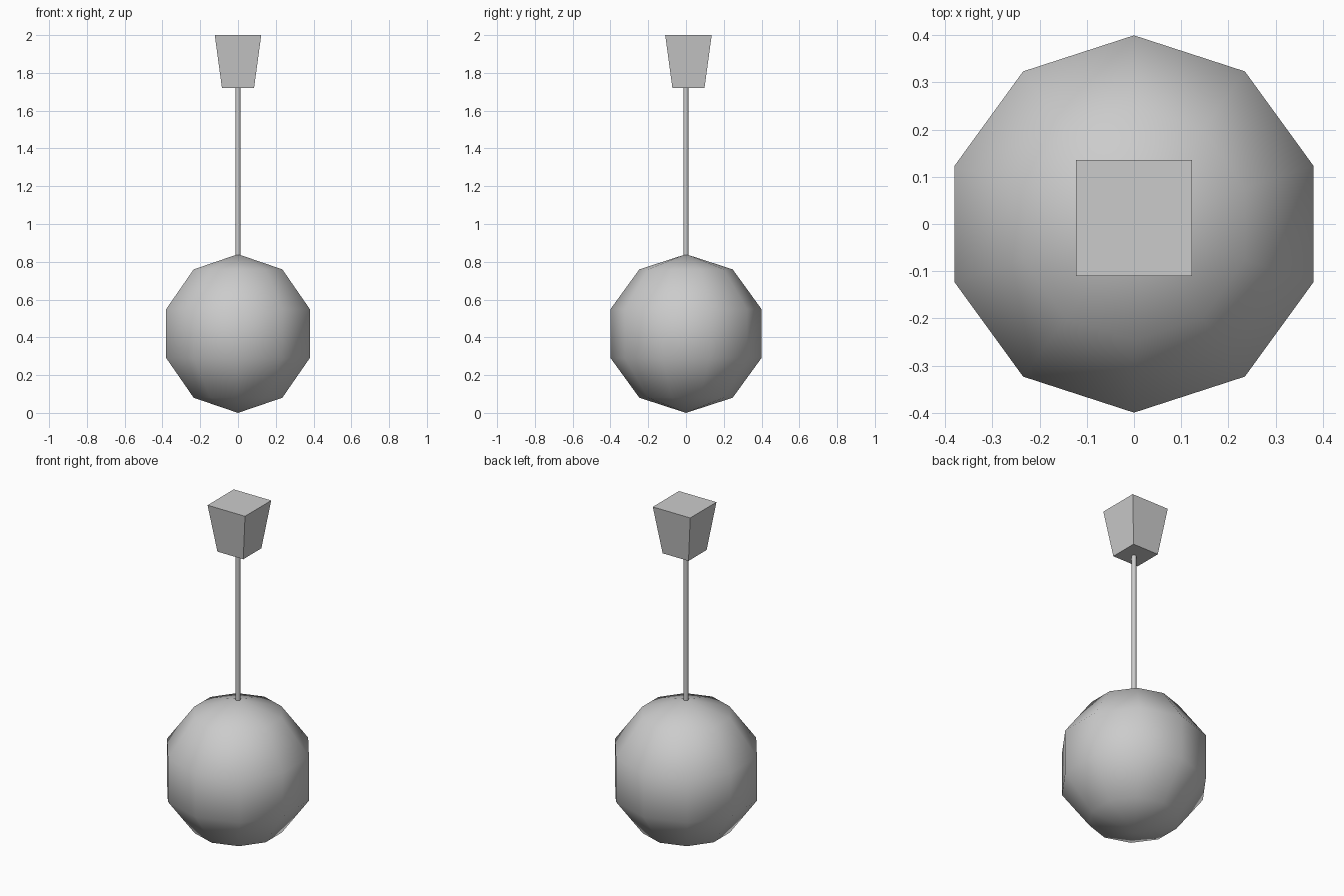
import bpy
import math

cube = bpy.data.objects.get("Cube")
if cube:
    bpy.data.objects.remove(cube, do_unlink=True)

grey = bpy.data.materials.new("light_grey")
grey.use_nodes = True
colour = (0.6, 0.6, 0.6, 1)
grey.diffuse_color = colour
grey.node_tree.nodes["Principled BSDF"].inputs["Base Color"].default_value = colour


def finish(name, smooth_angle=None):
    """Name the active object, colour it and optionally smooth it."""
    obj = bpy.context.object
    obj.name = name
    obj.data.materials.append(grey)
    if smooth_angle:
        bpy.ops.object.shade_smooth_by_angle(angle=math.radians(smooth_angle))
    return obj


ball_radius = 0.42
ball_top = 2 * ball_radius
block_bottom, block_top = 1.72, 2.0

# Faceted ball with smooth shading
bpy.ops.mesh.primitive_uv_sphere_add(
    segments=10, ring_count=5, radius=ball_radius, location=(0, 0, ball_radius))
finish("ball", 60)

# Thin rod, sunk slightly into the ball
rod_bottom = ball_top - 0.02
bpy.ops.mesh.primitive_cylinder_add(
    vertices=10, radius=0.013, depth=block_bottom - rod_bottom,
    location=(0, 0, (rod_bottom + block_bottom) / 2))
finish("rod", 60)

# Square block that widens upwards, set slightly to the back
bpy.ops.mesh.primitive_cone_add(
    vertices=4, radius1=0.085 * math.sqrt(2), radius2=0.123 * math.sqrt(2),
    depth=block_top - block_bottom,
    location=(0, 0.013, (block_bottom + block_top) / 2),
    rotation=(0, 0, math.radians(45)))
finish("top_block")
